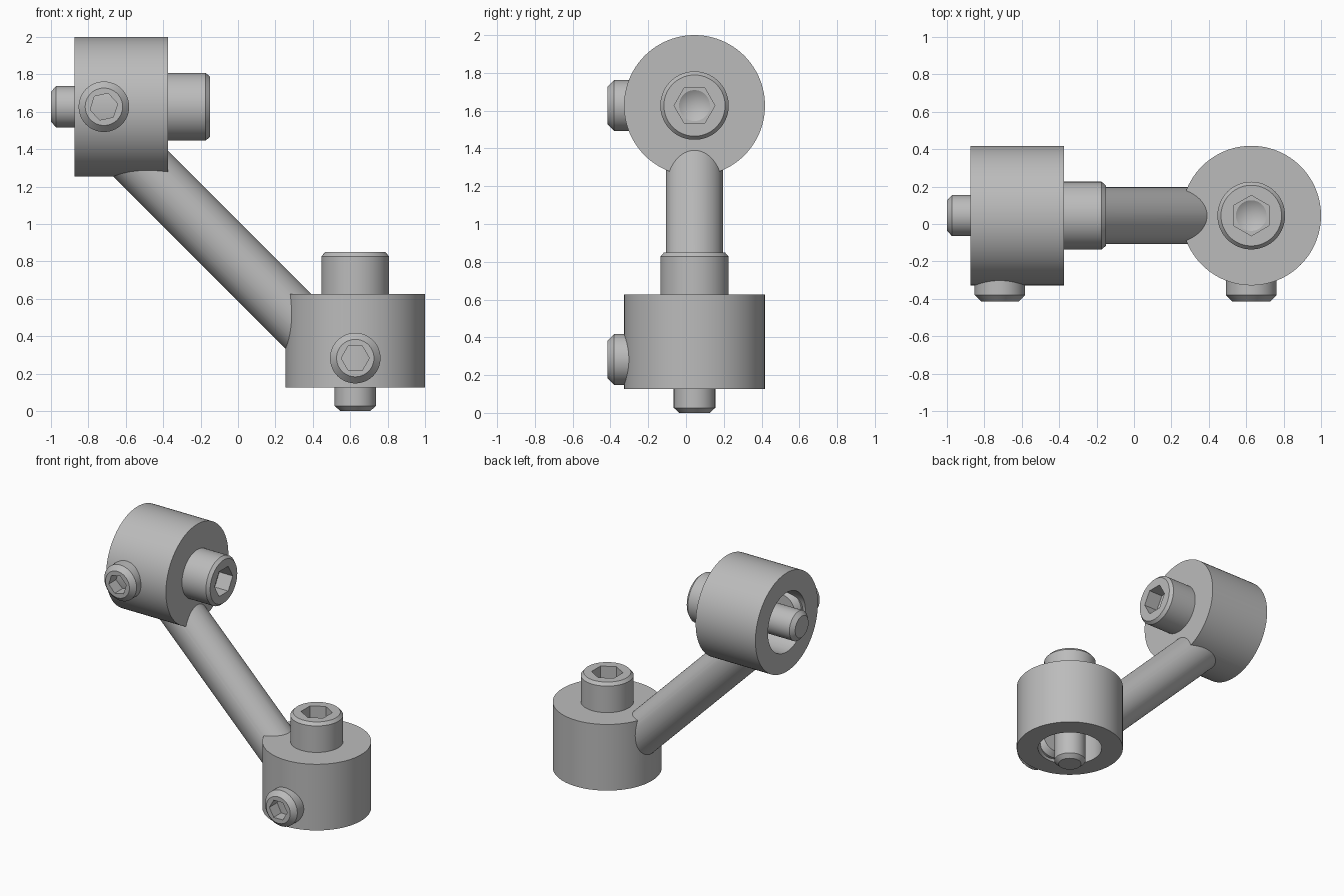
import bpy
import bmesh
from math import radians, pi
from mathutils import Matrix, Vector

if "Cube" in bpy.data.objects:
    bpy.data.objects.remove(bpy.data.objects["Cube"], do_unlink=True)

steel = bpy.data.materials.new("grey steel")
steel.use_nodes = True
GREY = (0.5, 0.5, 0.5, 1)
steel.diffuse_color = GREY
steel.node_tree.nodes["Principled BSDF"].inputs["Base Color"].default_value = GREY


def lathe(name, profile, matrix, sides=72):
    """Closed solid of revolution about local z from (radius, height) points."""
    bm = bmesh.new()
    verts = [bm.verts.new((r, 0, z)) for r, z in profile]
    edges = [bm.edges.new(pair) for pair in zip(verts, verts[1:])]
    bmesh.ops.spin(bm, geom=verts + edges, cent=(0, 0, 0), axis=(0, 0, 1),
                   angle=2 * pi, steps=sides)
    bmesh.ops.remove_doubles(bm, verts=bm.verts, dist=0.0005)
    bmesh.ops.recalc_face_normals(bm, faces=bm.faces)
    bm.transform(matrix)
    mesh = bpy.data.meshes.new(name)
    bm.to_mesh(mesh)
    bm.free()
    mesh.materials.append(steel)
    obj = bpy.data.objects.new(name, mesh)
    bpy.context.collection.objects.link(obj)
    return obj


def rod(name, r, z0, z1, matrix, sides=72):
    return lathe(name, [(0, z0), (r, z0), (r, z1), (0, z1)], matrix, sides)


def combine(obj, other, operation):
    """Apply a boolean and discard the helper object."""
    mod = obj.modifiers.new("boolean", 'BOOLEAN')
    mod.operation, mod.object, mod.solver = operation, other, 'EXACT'
    bpy.context.view_layer.update()
    result = obj.evaluated_get(bpy.context.evaluated_depsgraph_get())
    mesh = bpy.data.meshes.new_from_object(result)
    obj.modifiers.clear()
    obj.data = mesh
    bpy.data.objects.remove(other, do_unlink=True)


def smooth(obj):
    bpy.ops.object.select_all(action='DESELECT')
    obj.select_set(True)
    bpy.context.view_layer.objects.active = obj
    bpy.ops.object.shade_smooth_by_angle(angle=radians(25))


# Each clamp is laid out with its bore opening at local z = 0
Y = 0.045
HUB_R, HUB_H = 0.373, 0.5
lower = Matrix.Translation((0.627, Y, 0.127))
upper = Matrix.Translation((-0.873, Y, 1.627)) @ Matrix.Rotation(radians(90), 4, 'Y')

# Connecting bar running diagonally between the clamps
start, end = Vector((0.36, Y, 0.443)), Vector((-0.56, Y, 1.362))
bar_frame = Matrix.Translation(start) @ (end - start).to_track_quat('Z', 'Y').to_matrix().to_4x4()
body = rod("clamp_link_body", 0.152, 0, (end - start).length, bar_frame)

# Hubs joined to the bar, then bored out
for m in (lower, upper):
    combine(body, rod("hub", HUB_R, 0, HUB_H, m, 96), 'UNION')
for m in (lower, upper):
    combine(body, rod("bore", 0.224, -0.1, 0.38, m), 'DIFFERENCE')
smooth(body)

for label, m, twist in (("lower", lower, 30), ("upper", upper, 12)):
    # Clamping bolt with chamfered head and tip
    bolt = lathe(label + "_bolt",
                 [(0, -0.127), (0.08, -0.127), (0.11, -0.1), (0.11, 0.49),
                  (0.181, 0.49), (0.181, 0.7), (0.162, 0.722), (0, 0.722)], m)
    turned = m @ Matrix.Rotation(radians(90), 4, 'Z')
    combine(bolt, rod("hex", 0.108, 0.61, 0.8, turned, 6), 'DIFFERENCE')
    combine(bolt, lathe("drill_point", [(0, 0.56), (0.09, 0.615), (0, 0.615)], m), 'DIFFERENCE')
    smooth(bolt)

    # Set screw through the front wall, its own z pointing outwards
    s = m @ Matrix.Translation((0, 0, 0.156)) @ Matrix.Rotation(radians(90), 4, 'X')
    screw = lathe(label + "_set_screw",
                  [(0, 0.17), (0.1, 0.17), (0.135, 0.205), (0.135, 0.425),
                   (0.1, 0.46), (0, 0.46)], s)
    turned = s @ Matrix.Rotation(radians(twist - 30), 4, 'Z')
    combine(screw, rod("hex", 0.075, 0.36, 0.6, turned, 6), 'DIFFERENCE')
    smooth(screw)
